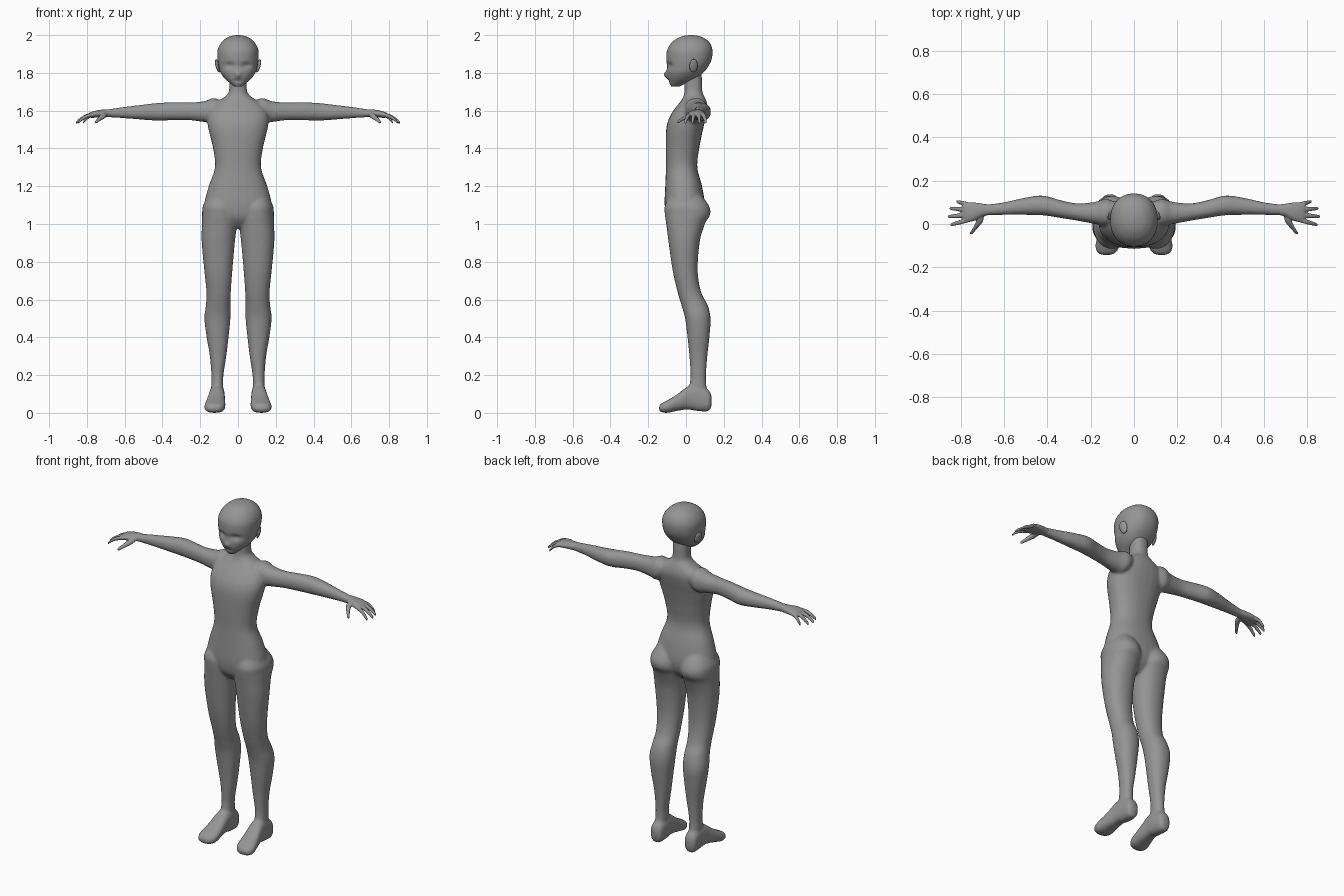
import bpy, bmesh
from math import cos, sin, pi, exp
from mathutils import Vector, Matrix

cube = bpy.data.objects.get("Cube")
if cube:
    bpy.data.objects.remove(cube, do_unlink=True)

grey = bpy.data.materials.new("plain grey")
grey.use_nodes = True
colour = (0.3, 0.3, 0.3, 1)
grey.diffuse_color = colour
grey.node_tree.nodes["Principled BSDF"].inputs["Base Color"].default_value = colour


def spline(rows, steps):
    """Smooth in-between rows through the given rows."""
    rows = [Vector(r) for r in rows]
    out = []
    for i in range(len(rows) - 1):
        a, b, c, d = (rows[min(max(i + k, 0), len(rows) - 1)] for k in (-1, 0, 1, 2))
        for s in range(steps):
            t = s / steps
            out.append(b + (c - a) * (t / 2) + (a * 2 - b * 5 + c * 4 - d) * (t * t / 2)
                       + (b * 3 - a - c * 3 + d) * (t ** 3 / 2))
    return out + [rows[-1]]


def power(v, p):
    return abs(v) ** p * (1 if v > 0 else -1)


def loft(bm, axis, rows, side=1, square=2.2, sides=28, steps=5):
    """Rounded rings along an axis; a row is position, then low and high of the two other axes."""
    rings = []
    for t, a0, a1, b0, b1 in spline(rows, steps):
        ring = []
        for k in range(sides):
            ang = 2 * pi * k / sides
            a = (a0 + a1) / 2 + (a1 - a0) / 2 * power(cos(ang), 2 / square)
            b = (b0 + b1) / 2 + (b1 - b0) / 2 * power(sin(ang), 2 / square)
            x, y, z = {"X": (t, a, b), "Y": (a, t, b), "Z": (a, b, t)}[axis]
            ring.append(bm.verts.new((x * side, y, z)))
        rings.append(ring)
    for low, high in zip(rings, rings[1:]):
        for k in range(sides):
            n = (k + 1) % sides
            bm.faces.new((low[k], low[n], high[n], high[k]))
    bm.faces.new(rings[0][::-1])
    bm.faces.new(rings[-1])


def finish(name, bm, voxel=0, smooth=0):
    """Turn the mesh into an object, fusing overlapping parts when a voxel size is given."""
    bmesh.ops.recalc_face_normals(bm, faces=bm.faces)
    mesh = bpy.data.meshes.new(name)
    bm.to_mesh(mesh)
    bm.free()
    mesh.materials.append(grey)
    mesh.shade_smooth()
    obj = bpy.data.objects.new(name, mesh)
    bpy.context.collection.objects.link(obj)
    if voxel:
        fuse = obj.modifiers.new("fuse", 'REMESH')
        fuse.mode = 'VOXEL'
        fuse.voxel_size = voxel
        fuse.use_smooth_shade = True
        soften = obj.modifiers.new("soften", 'SMOOTH')
        soften.factor = 0.5
        soften.iterations = smooth
    return obj


# Body: torso and neck as half width, front and back at each height
torso = [(.98, .05, -.06, .04), (1.03, .15, -.1, .085), (1.1, .178, -.113, .1),
         (1.2, .155, -.11, .085), (1.3, .122, -.106, .06), (1.4, .132, -.107, .07),
         (1.5, .156, -.105, .09), (1.56, .163, -.09, .105), (1.61, .15, -.06, .114),
         (1.645, .115, -.032, .11), (1.67, .075, -.016, .1), (1.7, .049, -.008, .087),
         (1.76, .046, -.008, .085), (1.83, .045, 0, .08)]

leg = [(1.18, .04, .14, -.07, .06), (1.1, .015, .184, -.111, .12),
       (1.05, .006, .19, -.112, .128), (1, .005, .191, -.105, .1),
       (.9, .017, .192, -.092, .072), (.75, .03, .178, -.07, .062),
       (.64, .038, .167, -.045, .08), (.57, .04, .17, -.024, .115),
       (.5, .04, .178, -.005, .13), (.4, .05, .166, .008, .124),
       (.3, .062, .149, .018, .113), (.2, .077, .141, .024, .106),
       (.14, .078, .142, .02, .108), (.06, .08, .14, .03, .115)]

foot = [(.136, .095, .125, .045, .085), (.12, .076, .146, .01, .12),
        (.06, .07, .15, .01, .15), (.01, .07, .155, .018, .14),
        (-.05, .067, .168, .01, .096), (-.1, .068, .178, 0, .066),
        (-.13, .082, .17, .004, .05), (-.143, .105, .15, .012, .036)]

arm = [(.08, .02, .1, 1.58, 1.65), (.13, -.01, .115, 1.535, 1.667),
       (.18, 0, .102, 1.54, 1.65), (.26, .015, .095, 1.55, 1.643),
       (.34, .028, .11, 1.55, 1.644), (.42, .04, .131, 1.547, 1.641),
       (.5, .042, .122, 1.552, 1.632), (.6, .042, .1, 1.56, 1.62),
       (.68, .04, .09, 1.565, 1.608), (.7, .04, .09, 1.567, 1.606)]

body = bmesh.new()
loft(body, "Z", [(z, -w, w, front, back) for z, w, front, back in torso], square=2.3)
for side in (1, -1):
    loft(body, "Z", leg, side)
    loft(body, "Y", foot, side, square=2.5)
    loft(body, "X", arm, side)
finish("body", body, 0.008, 4)

# Hands: palm, four spread fingers and a thumb
palm = [(.66, .043, .089, 1.567, 1.608), (.7, .034, .094, 1.565, 1.607),
        (.74, .014, .1, 1.564, 1.603), (.775, .008, .1, 1.562, 1.594),
        (.79, .016, .094, 1.566, 1.586)]
thumb = [(.045, .69, .72, 1.57, 1.595), (.01, .698, .73, 1.558, 1.585),
         (-.02, .722, .745, 1.545, 1.565), (-.04, .74, .758, 1.534, 1.55),
         (-.047, .746, .756, 1.534, 1.542)]
fingers = [(.088, .82, .104), (.066, .851, .072), (.043, .858, .034), (.02, .847, -.004)]
for side, word in ((1, "left"), (-1, "right")):
    hand = bmesh.new()
    loft(hand, "X", palm, side)
    loft(hand, "Y", thumb, side, sides=12)
    for root, tip_x, tip_y in fingers:
        rows = []
        for f, drop, r in ((0, 0, .011), (.45, .009, .011), (.8, .028, .009),
                           (.96, .041, .0075), (1, .044, .004)):
            x = .76 + (tip_x - .76) * f
            y = root + (tip_y - root) * f
            z = 1.58 - drop
            rows.append((x, y - r, y + r, z - r, z + r))
        loft(hand, "X", rows, side, sides=12)
    finish(word + "_hand", hand, 0.004, 2)

# Head: half width, front and back at each height, then shaped face and ears
skull = [(1.728, .02, -.078, -.035), (1.745, .042, -.088, 0), (1.77, .07, -.096, .055),
         (1.8, .092, -.1, .09), (1.83, .102, -.1, .115), (1.87, .108, -.104, .135),
         (1.92, .108, -.1, .14), (1.96, .089, -.076, .125), (1.985, .06, -.042, .095),
         (1.996, .032, -.01, .064), (2, .008, .02, .036)]
head = bmesh.new()
loft(head, "Z", [(z, -w, w, front, back) for z, w, front, back in skull], sides=48, steps=6)
for v in head.verts:
    x, y, z = v.co
    if y < 0:
        eye = exp(-((abs(x) - .045) / .024) ** 2 - ((z - 1.84) / .016) ** 2)
        nose = exp(-(x / .012) ** 2 - ((z - 1.79) / .018) ** 2)
        mouth = exp(-(x / .03) ** 2 - ((z - 1.758) / .008) ** 2)
        v.co.y += .014 * eye - .018 * nose + .004 * mouth
for side in (1, -1):
    place = (Matrix.Translation((.108 * side, .04, 1.838)) @ Matrix.Rotation(.25 * side, 4, 'Y')
             @ Matrix.Rotation(.35 * side, 4, 'Z') @ Matrix.Diagonal((.009, .023, .036, 1)))
    bmesh.ops.create_uvsphere(head, u_segments=16, v_segments=10, radius=1, matrix=place)
finish("head", head)
